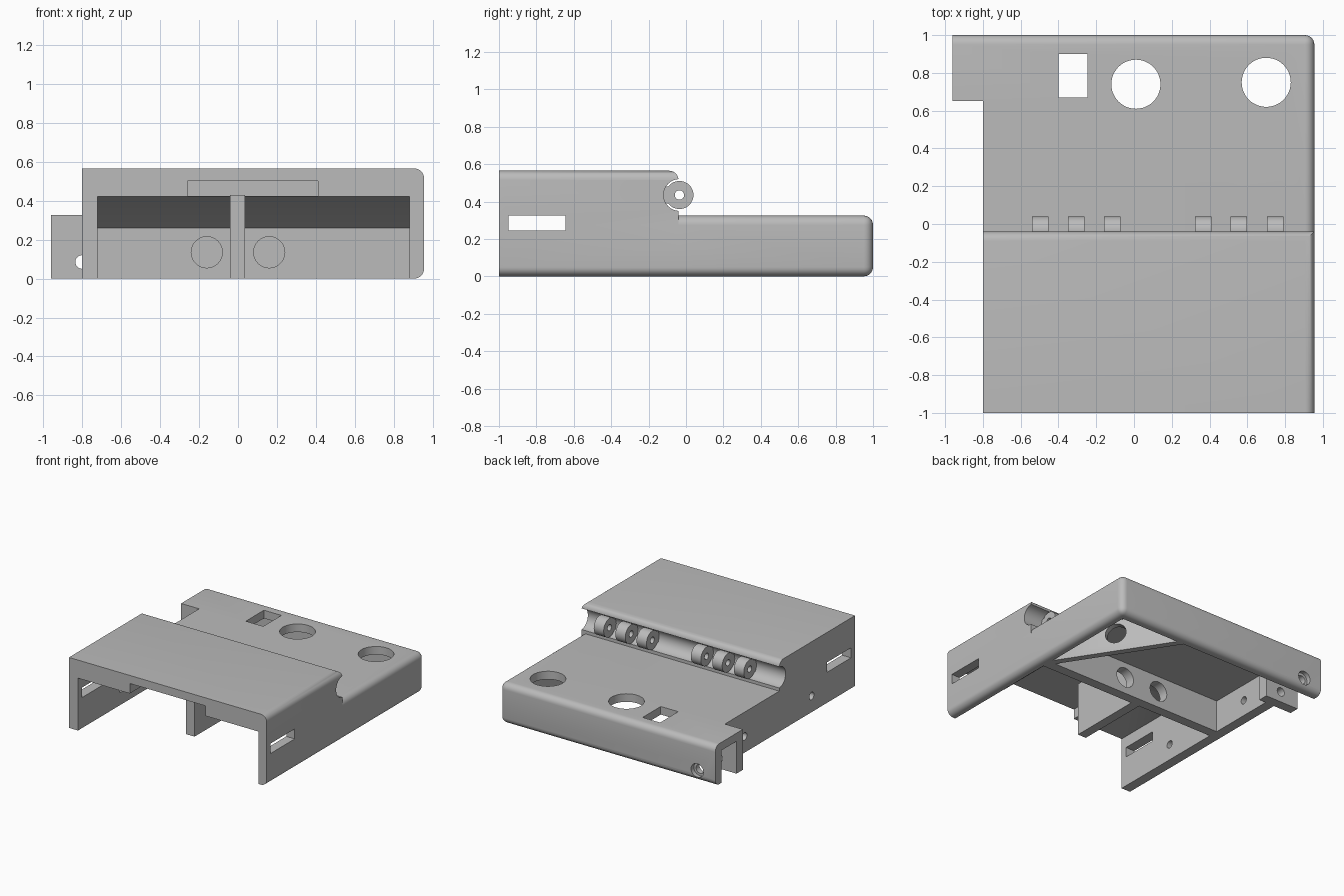
import bpy, bmesh, math
from mathutils import Matrix, Vector

if "Cube" in bpy.data.objects:
    bpy.data.objects.remove(bpy.data.objects["Cube"])

grey = bpy.data.materials.new("plain grey")
grey.use_nodes = True
grey.diffuse_color = (0.5, 0.5, 0.5, 1)
grey.node_tree.nodes["Principled BSDF"].inputs["Base Color"].default_value = (0.5, 0.5, 0.5, 1)


def finish(name, bm):
    bmesh.ops.recalc_face_normals(bm, faces=bm.faces)
    mesh = bpy.data.meshes.new(name)
    bm.to_mesh(mesh)
    bm.free()
    mesh.materials.append(grey)
    ob = bpy.data.objects.new(name, mesh)
    bpy.context.collection.objects.link(ob)
    return ob


def box(name, x, y, z, rounded=None, radius=0.05):
    bm = bmesh.new()
    bmesh.ops.create_cube(bm, size=1)
    for v in bm.verts:
        v.co = Vector([r[0] if c < 0 else r[1] for c, r in zip(v.co, (x, y, z))])
    if rounded:
        edges = [e for e in bm.edges if rounded(e.verts[0].co, e.verts[1].co)]
        bmesh.ops.bevel(bm, geom=edges, offset=radius, segments=6, profile=0.5, affect='EDGES')
    return finish(name, bm)


def rod(name, axis, centre, radius, length, sides=48):
    bm = bmesh.new()
    bmesh.ops.create_cone(bm, cap_ends=True, segments=sides, radius1=radius, radius2=radius, depth=length)
    turn = {'x': Matrix.Rotation(math.pi / 2, 3, 'Y'), 'y': Matrix.Rotation(math.pi / 2, 3, 'X'),
            'z': Matrix.Identity(3)}[axis]
    bmesh.ops.transform(bm, matrix=Matrix.Translation(centre) @ turn.to_4x4(), verts=bm.verts)
    return finish(name, bm)


def prism(name, points, axis, lo, hi):
    # Extrude an outline: yz outlines along x, xy outlines along z
    bm = bmesh.new()
    place = (lambda p: (lo, p[0], p[1])) if axis == 'x' else (lambda p: (p[0], p[1], lo))
    face = bm.faces.new([bm.verts.new(place(p)) for p in points])
    top = bmesh.ops.extrude_face_region(bm, geom=[face])["geom"]
    shift = Vector((hi - lo, 0, 0)) if axis == 'x' else Vector((0, 0, hi - lo))
    bmesh.ops.translate(bm, vec=shift, verts=[g for g in top if isinstance(g, bmesh.types.BMVert)])
    return finish(name, bm)


def combine(target, other, operation='DIFFERENCE'):
    mod = target.modifiers.new("combine", 'BOOLEAN')
    mod.operation, mod.object, mod.solver = operation, other, 'EXACT'
    bpy.context.view_layer.objects.active = target
    bpy.ops.object.modifier_apply(modifier=mod.name)
    bpy.data.objects.remove(other)


def smooth(ob):
    bpy.ops.object.select_all(action='DESELECT')
    ob.select_set(True)
    bpy.context.view_layer.objects.active = ob
    bpy.ops.object.shade_smooth_by_angle(angle=math.radians(35))


LEFT, RIGHT, TAB = 0.955, -0.8, -0.96
HINGE = (-0.035, 0.435)


# Low rear body and tall front body, rounded on the left and rear edges
def low_round(a, b):
    on_left = min(a.x, b.x) > 0.9 and max(a.y, b.y) > 0
    return on_left or (min(a.y, b.y) > 0.9 and max(a.x, b.x) > 0)


def tall_round(a, b):
    along_left = min(a.x, b.x) > 0.9 and abs(a.y - b.y) > 0.5
    return along_left or (min(a.y, b.y) > -0.5 and min(a.z, b.z) > 0.5)


shell = box("housing_shell", (TAB, LEFT), (-1, 1), (0, 0.325), low_round)
combine(shell, box("tall_body", (RIGHT, LEFT), (-1, -0.04), (0, 0.565), tall_round), 'UNION')

# Outer cuts: the corner in front of the tab, the hinge groove
combine(shell, box("tab_corner", (-1.2, RIGHT), (-1.2, 0.65), (-0.1, 0.7)))
combine(shell, rod("groove", 'x', (0, *HINGE), 0.085, 2.4))

# Front bay with sloped ceiling, shallow ceiling recess, rear bay, tab channel
bay = [(-1.1, -0.1), (-1.1, 0.42), (-0.3, 0.42), (0.01, 0.26), (0.01, -0.1)]
combine(shell, prism("front_bay", bay, 'x', -0.72, 0.88))
combine(shell, box("ceiling_recess", (-0.26, 0.41), (-1.1, -0.33), (0.3, 0.5)))
combine(shell, box("rear_bay", (-0.72, 0.88), (0.09, 0.92), (-0.1, 0.26)))
combine(shell, box("tab_channel", (-1.1, -0.7), (0.73, 0.92), (-0.1, 0.26)))

# Roof openings, side slots, wire holes and screw holes
combine(shell, box("square_opening", (-0.4, -0.245), (0.67, 0.9), (0.2, 0.4)))
for x, y in ((0.01, 0.74), (0.7, 0.75)):
    combine(shell, rod("round_opening", 'z', (x, y, 0.3), 0.13, 0.3))
combine(shell, box("side_slots", (-1.1, 1.1), (-0.95, -0.645), (0.245, 0.325)))
for x in (-0.16, 0.16):
    combine(shell, rod("wire_hole", 'y', (x, 0.05, 0.135), 0.08, 0.3))
for y in (-0.45, 0.4):
    combine(shell, rod("side_screw_hole", 'x', (-0.76, y, 0.13), 0.03, 0.3, 24))

# Inner tab wall, drilled in line with the rear wall
combine(shell, box("tab_inner_wall", (-0.75, -0.66), (0.65, 0.73), (0, 0.27)), 'UNION')
combine(shell, rod("tab_screw_hole", 'y', (-0.8, 0.85, 0.085), 0.035, 0.5, 24))
combine(shell, rod("screw_head_seat", 'y', (-0.8, 1, 0.085), 0.055, 0.07, 24))
smooth(shell)

# Divider in the front bay, following the sloped ceiling
divider = [(-0.6, 0), (-0.6, 0.43), (-0.3, 0.43), (0.03, 0.265), (0.03, 0)]
prism("bay_divider", divider, 'x', -0.04, 0.035)

# Diagonal wall across the rear left corner, with a wire hole
diagonal = [(0.89, 0.08), (0.89, 0.1), (0.35, 0.93), (0.29, 0.93), (0.84, 0.08)]
wall = prism("diagonal_wall", diagonal, 'z', 0, 0.265)
hole = rod("diagonal_hole", 'y', (0, 0, 0), 0.08, 0.3)
hole.matrix_world = Matrix.Translation((0.58, 0.5, 0.15)) @ Matrix.Rotation(math.radians(-57), 4, 'Z')
bpy.context.view_layer.update()
combine(wall, hole)
smooth(wall)

# Six hinge knuckles, joined to the groove by short webs
for i, x in enumerate((-0.497, -0.305, -0.115, 0.367, 0.555, 0.747)):
    knuckle = rod("hinge_knuckle_%d" % (i + 1), 'x', (x, *HINGE), 0.075, 0.088)
    web = box("web", (x - 0.044, x + 0.044), (-0.13, -0.07), (0.39, 0.48))
    combine(knuckle, web, 'UNION')
    combine(knuckle, rod("pin_hole", 'x', (x, *HINGE), 0.025, 0.3, 24))
    smooth(knuckle)
